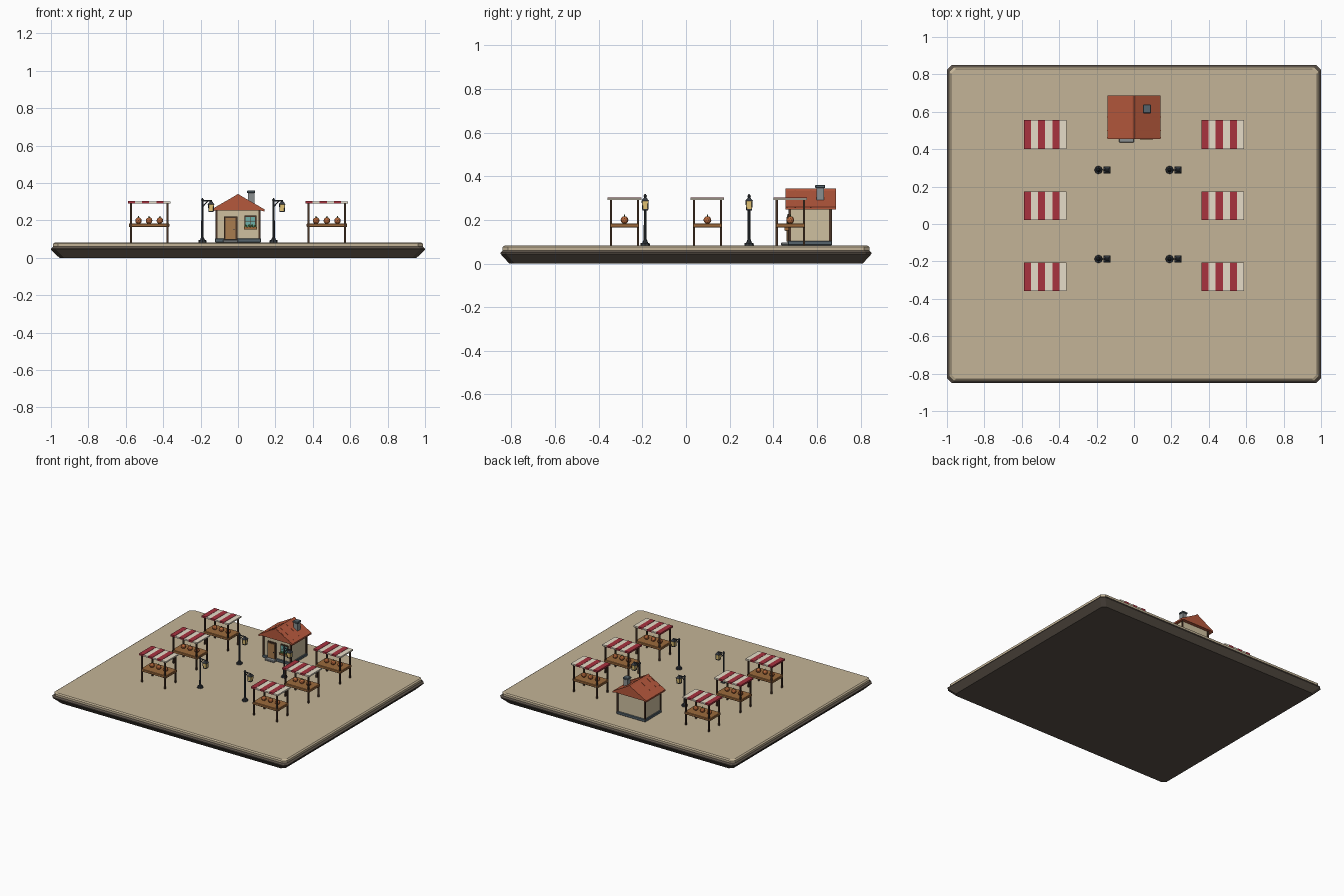
import bpy, bmesh, math
from mathutils import Vector

if "Cube" in bpy.data.objects:
    bpy.data.objects.remove(bpy.data.objects["Cube"])

mats = {}


def mat(name, hexcol):
    c = [int(hexcol[i:i + 2], 16) / 255 for i in (0, 2, 4)]
    m = bpy.data.materials.new(name)
    m.diffuse_color = [((v + .055) / 1.055) ** 2.4 for v in c] + [1]
    m.use_nodes = True
    m.node_tree.nodes["Principled BSDF"].inputs["Base Color"].default_value = m.diffuse_color
    mats[name] = m


for n, h in dict(sand="C4B497", earth="5A5148", wood="9C6A3C", dark_wood="4A3527", iron="353A40",
                 red="A8323F", cream="E6DCC8", plaster="CFC0A0", roof="B5583C", stone="8A8F90",
                 slate="56646C", glass="6FB0A8", glow="E8C878", produce="B8693C",
                 leaf="4E7A3E", door="A87C4F").items():
    mat(n, h)


def finish(name, bm, m):
    bmesh.ops.recalc_face_normals(bm, faces=bm.faces)
    me = bpy.data.meshes.new(name)
    bm.to_mesh(me)
    bm.free()
    me.materials.append(mats[m])
    ob = bpy.data.objects.new(name, me)
    bpy.context.collection.objects.link(ob)
    return ob


def box(name, lo, hi, m, bevel=0):
    bm = bmesh.new()
    bmesh.ops.create_cube(bm, size=1)
    for v in bm.verts:
        v.co = [(a + b) / 2 + t * (b - a) for a, b, t in zip(lo, hi, v.co)]
    if bevel:
        bmesh.ops.bevel(bm, geom=bm.edges[:], offset=bevel, segments=1, affect='EDGES')
    return finish(name, bm, m)


def cone(name, p, r1, r2, h, m, sides=8):
    bm = bmesh.new()
    bmesh.ops.create_cone(bm, cap_ends=True, segments=sides, radius1=r1, radius2=r2, depth=h)
    turn = math.pi / 4 if sides == 4 else 0
    ob = finish(name, bm, m)
    ob.location = (p[0], p[1], p[2] + h / 2)
    ob.rotation_euler.z = turn
    return ob


def beam(name, a, b, r, m):
    a, b = Vector(a), Vector(b)
    ob = cone(name, (0, 0, 0), r, r, (b - a).length, m, 6)
    ob.location = (a + b) / 2
    ob.rotation_euler = (b - a).to_track_quat('Z', 'Y').to_euler()
    return ob


def rings(name, levels, cut, m):
    # stacked chamfered rectangles: (half x, half y, z)
    bm = bmesh.new()
    prev = None
    for x, y, z in levels:
        pts = [(x, y - cut), (x - cut, y), (cut - x, y), (-x, y - cut),
               (-x, cut - y), (cut - x, -y), (x - cut, -y), (x, cut - y)]
        ring = [bm.verts.new((*p, z)) for p in pts]
        if prev:
            for i in range(8):
                bm.faces.new((prev[i], prev[i - 1], ring[i - 1], ring[i]))
        else:
            bm.faces.new(ring)
        prev = ring
    bm.faces.new(prev)
    return finish(name, bm, m)


def prism(name, profile, y0, y1, m):
    # xz profile extruded along y
    bm = bmesh.new()
    f = bm.faces.new([bm.verts.new((x, y0, z)) for x, z in profile])
    r = bmesh.ops.extrude_face_region(bm, geom=[f])
    for v in r['geom']:
        if isinstance(v, bmesh.types.BMVert):
            v.co.y = y1
    return finish(name, bm, m)


G = 0.083  # plaza surface height

# plaza
rings("plaza_foundation", [(.955, .81, 0), (1, .85, .044), (1, .85, .05), (.985, .838, .062)], .025, "earth")
rings("plaza_paving", [(.988, .84, .06), (.988, .84, .076), (.978, .83, G)], .025, "sand")


# market stalls
def stall(cx, cy):
    for sx in (-1, 1):
        for sy in (-1, 1):
            x, y = cx + sx * .098, cy + sy * .062
            box("stall_post", (x - .005, y - .005, G), (x + .005, y + .005, .293), "dark_wood")
    box("stall_counter", (cx - .108, cy - .067, .164), (cx + .108, cy + .067, .184), "wood", .003)
    for i in range(6):
        x = cx - .114 + i * .038
        z = .002 if i % 2 == 0 else 0
        box("canopy_stripe", (x, cy - .077, .29), (x + .038, cy + .077, .301 + z),
            "cream" if i % 2 else "red")
    for dx in (-.057, 0, .057):
        bm = bmesh.new()
        bmesh.ops.create_icosphere(bm, subdivisions=2, radius=.018)
        finish("produce", bm, "produce").location = (cx + dx, cy, .199)
        cone("produce_stem", (cx + dx, cy, .214), .004, .002, .011, "leaf", 5)


for sx in (-1, 1):
    for cy in (-.282, .098, .478):
        stall(sx * .475, cy)


# street lamps, arms all reaching towards +x
def lamp(x, y):
    cone("lamp_base", (x, y, G), .022, .02, .012, "iron")
    cone("lamp_collar", (x, y, G + .012), .013, .008, .014, "iron")
    cone("lamp_pole", (x, y, G), .007, .006, .228, "iron")
    cone("lamp_finial", (x, y, .306), .01, .002, .013, "iron")
    beam("lamp_arm", (x, y, .304), (x + .05, y, .304), .004, "iron")
    beam("lamp_brace", (x, y, .272), (x + .028, y, .304), .003, "iron")
    lx = x + .046
    cone("lantern_glass", (lx, y, .25), .017, .021, .036, "glow", 4)
    cone("lantern_cap", (lx, y, .286), .026, .008, .016, "iron", 4)
    cone("lantern_floor", (lx, y, .244), .018, .02, .006, "iron", 4)
    for sx in (-1, 1):
        for sy in (-1, 1):
            beam("lantern_bar", (lx + sx * .012, y + sy * .012, .247),
                 (lx + sx * .0145, y + sy * .0145, .288), .002, "iron")


for x in (-.19, .19):
    for y in (-.187, .289):
        lamp(x, y)

# house walls
F, B, W = .475, .662, .115
box("house_plinth", (-W - .008, F - .008, G), (W + .008, B + .008, .104), "slate", .003)
box("house_walls", (-W, F, .1), (W, B, .262), "plaster")
for x in (-W, W):
    for y in (F, B):
        box("corner_post", (x - .006, y - .006, .1), (x + .006, y + .006, .262), "dark_wood")

# roof with ridge cap and course battens
prism("roof", [(-.143, .247), (-.143, .259), (0, .338), (.143, .259), (.143, .247), (.118, .254), (-.118, .254)],
      .455, .687, "roof")
prism("ridge_cap", [(-.012, .333), (0, .343), (.012, .333)], .455, .687, "roof")
for y in (.463, .5, .572):
    prism("roof_batten", [(-.144, .258), (0, .341), (.144, .258), (.14, .256), (0, .333), (-.14, .256)],
          y - .003, y + .003, "roof")

# chimney
box("chimney", (.053, .597, .27), (.087, .633, .348), "stone")
box("chimney_cap", (.048, .592, .346), (.092, .638, .36), "slate", .003)

# door and step
box("door_frame", (-.076, F - .01, .095), (-.004, F, .221), "dark_wood")
box("door_panel", (-.067, F - .014, .1), (-.013, F, .212), "door")
box("door_knob", (-.024, F - .019, .148), (-.018, F - .013, .154), "iron")
box("door_step", (-.08, .436, G), (0, F, .097), "stone", .003)

# window with flower box
box("window_frame", (.034, F - .009, .158), (.098, F, .226), "dark_wood")
for x in (.04, .068):
    for z in (.166, .194):
        box("window_pane", (x, F - .012, z), (x + .024, F, z + .025), "glass")
box("flower_box", (.031, F - .024, .151), (.101, F, .164), "wood")
for i in range(4):
    cone("flower_box_plant", (.041 + i * .0167, F - .014, .162), .008, .003, .015, "leaf", 5)
